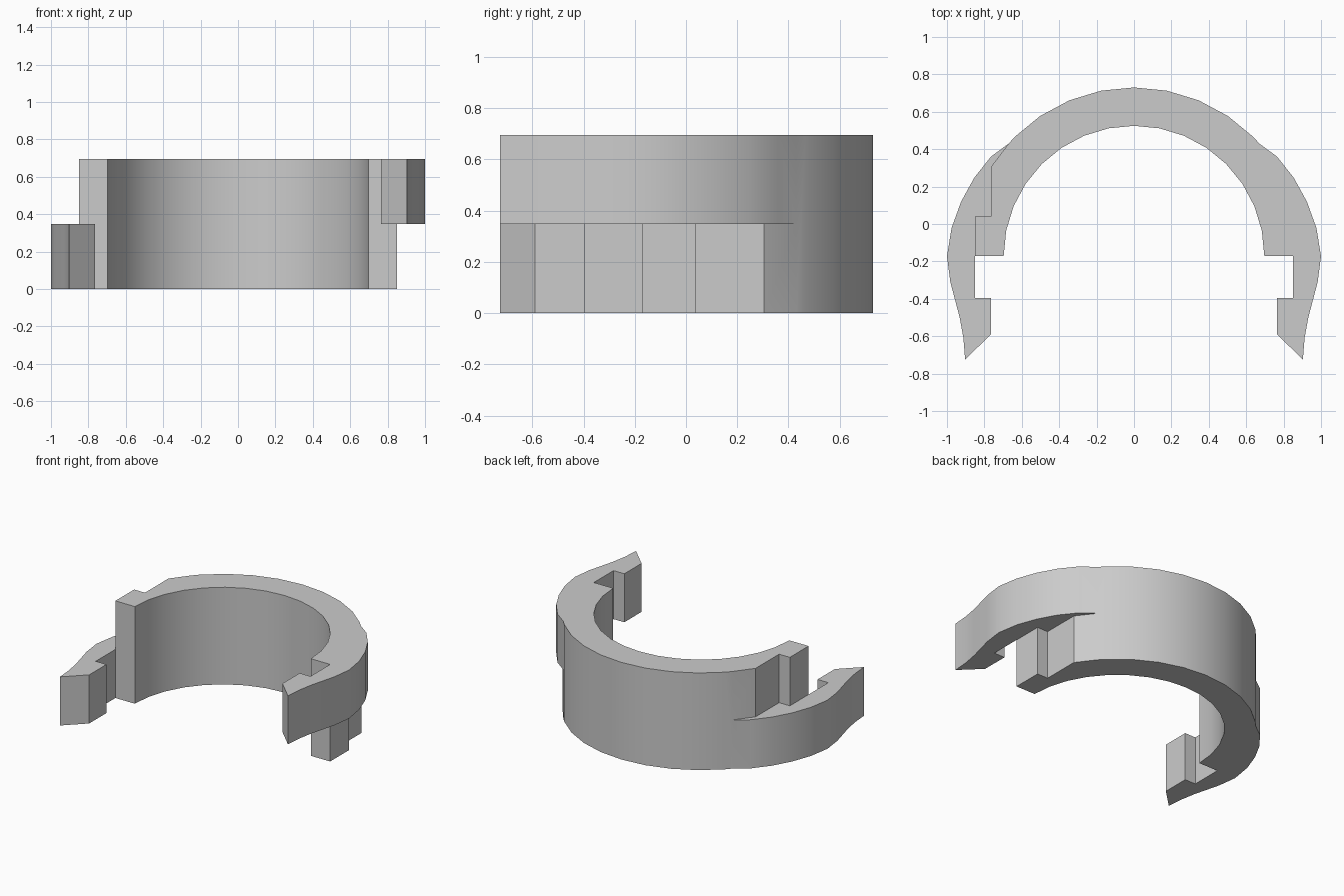
import bpy, bmesh, math

cube = bpy.data.objects.get("Cube")
if cube:
    bpy.data.objects.remove(cube, do_unlink=True)

MID, TOP = 0.348, 0.695
CY = -0.172            # centre of the ring in y
R_OUT, R_IN = 0.902, 0.697


def arc(radius, start, end, steps):
    """Points on the ring circle, angles in degrees from +x."""
    angles = [math.radians(start + (end - start) * i / steps) for i in range(steps + 1)]
    return [(radius * math.cos(a), CY + radius * math.sin(a)) for a in angles]


def mirror(points):
    return [(-x, y) for x, y in reversed(points)]


# Stepped end of the ring, shared with the inner side of the hook
step = [(0.85, CY), (0.85, 0.04), (0.765, 0.04), (0.765, 0.305), (0.67, 0.43)]

# Ring outline: right step, outer arc, left step, inner arc
ring = step + arc(R_OUT, 45, 135, 8) + mirror(step) + arc(R_IN, 180, 0, 16)

# Hook outline: curved outside, pointed tip, notched inside
hook_outside = [(0.765, 0.36), (0.855, 0.246), (0.925, 0.118), (0.975, -0.02),
                (1.0, CY), (0.982, -0.31), (0.932, -0.5), (0.912, -0.61), (0.903, -0.725)]
hook_inside = [(0.765, -0.59), (0.765, -0.395), (0.85, -0.395)]
hook = [step[-1]] + hook_outside + hook_inside + step[:-1]

bm = bmesh.new()
verts = {}


def vert(x, y, z):
    key = (round(x, 4), round(y, 4), round(z, 4))
    if key not in verts:
        verts[key] = bm.verts.new(key)
    return verts[key]


def add_face(corners):
    """Add a face, or cancel it where two solid cells touch."""
    old = bm.faces.get(corners)
    if old:
        bm.faces.remove(old)
    else:
        bm.faces.new(corners)


def prism(outline, z0, z1):
    low = [vert(x, y, z0) for x, y in outline]
    high = [vert(x, y, z1) for x, y in outline]
    add_face(low[::-1])
    add_face(high)
    for i in range(len(outline)):
        j = (i + 1) % len(outline)
        add_face([low[i], low[j], high[j], high[i]])


# Full-height ring, upper hook on the left, lower hook on the right
prism(ring, 0, MID)
prism(ring, MID, TOP)
prism(hook, MID, TOP)
prism(mirror(hook), 0, MID)

# Remove stray edges, merge flat neighbours and orient the skin
bmesh.ops.delete(bm, geom=[e for e in bm.edges if not e.link_faces], context='EDGES')
bmesh.ops.dissolve_limit(bm, angle_limit=math.radians(0.5),
                         verts=bm.verts[:], edges=bm.edges[:])
bmesh.ops.recalc_face_normals(bm, faces=bm.faces[:])

mesh = bpy.data.meshes.new("clip_ring")
bm.to_mesh(mesh)
bm.free()
clip = bpy.data.objects.new("clip_ring", mesh)
bpy.context.collection.objects.link(clip)

# Plain grey
grey = bpy.data.materials.new("light_grey")
grey.use_nodes = True
colour = (0.6, 0.6, 0.6, 1)
grey.diffuse_color = colour
grey.node_tree.nodes["Principled BSDF"].inputs["Base Color"].default_value = colour
mesh.materials.append(grey)

# Smooth curved walls, crisp corners
bpy.ops.object.select_all(action='DESELECT')
clip.select_set(True)
bpy.context.view_layer.objects.active = clip
bpy.ops.object.shade_smooth_by_angle(angle=math.radians(25))
